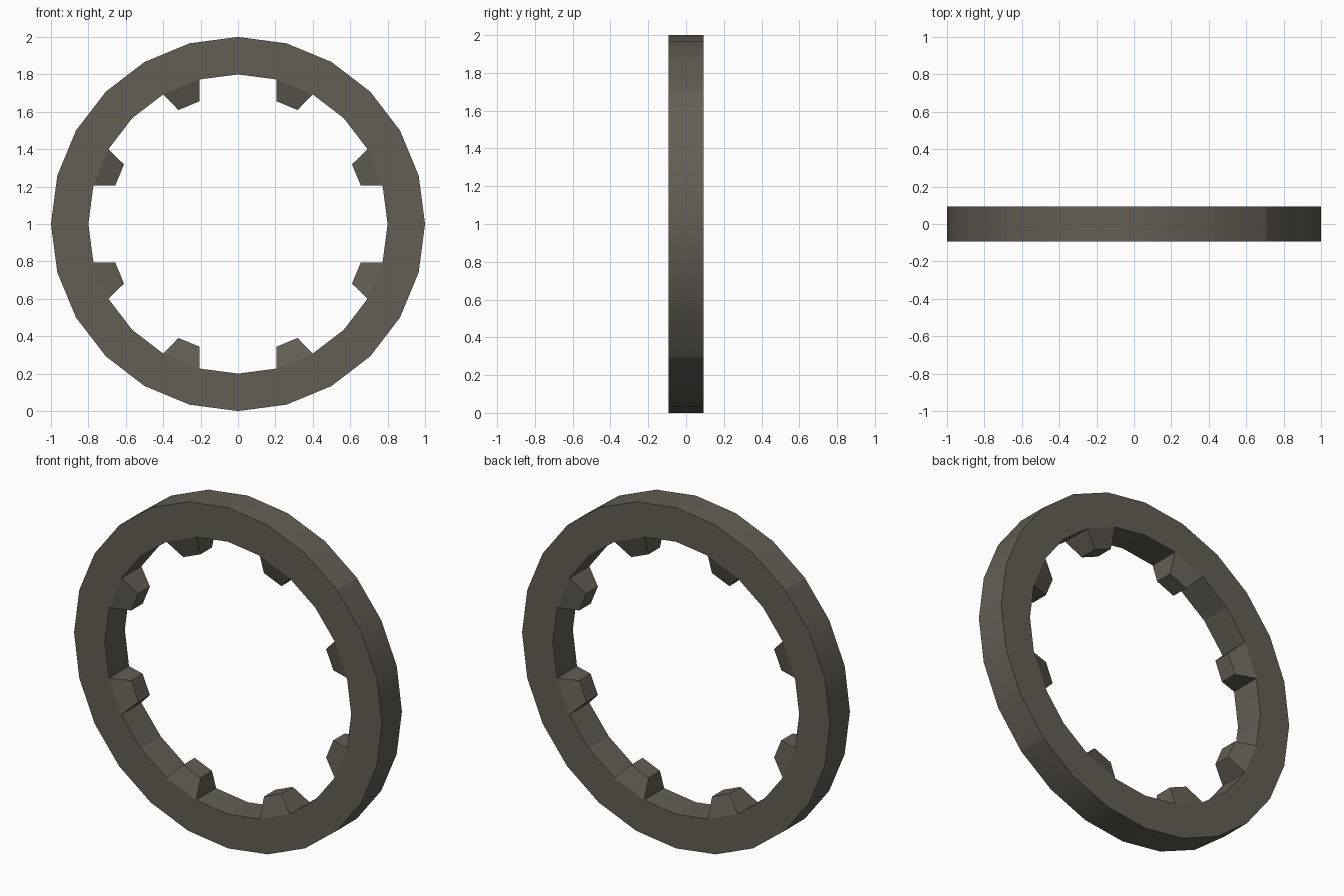
import bpy, bmesh, math

if "Cube" in bpy.data.objects:
    bpy.data.objects.remove(bpy.data.objects["Cube"])

SIDES, R_OUT, R_IN, HALF = 24, 1.0, 0.8, 0.0925
TIP_R, TIP_HALF_W, TIP_HALF_D = 0.685, 0.061, 0.053
CZ = 1.0

mat = bpy.data.materials.new("dark grey brown")
mat.diffuse_color = (0.125, 0.113, 0.09, 1)
mat.use_nodes = True
mat.node_tree.nodes["Principled BSDF"].inputs["Base Color"].default_value = mat.diffuse_color

bm = bmesh.new()


def loop(radius, y):
    """Circle of vertices in the x-z plane."""
    return [bm.verts.new((radius * math.cos(math.tau * i / SIDES), y,
                          CZ + radius * math.sin(math.tau * i / SIDES)))
            for i in range(SIDES)]


of, ob = loop(R_OUT, -HALF), loop(R_OUT, HALF)
inf, inb = loop(R_IN, -HALF), loop(R_IN, HALF)
bases = []
for i in range(SIDES):
    j = (i + 1) % SIDES
    # flat front and back of the ring
    bm.faces.new((of[i], of[j], inf[j], inf[i]))
    bm.faces.new((ob[i], inb[i], inb[j], ob[j]))
    # outer and inner walls, smooth around each quarter
    outer = bm.faces.new((of[i], ob[i], ob[j], of[j]))
    outer.smooth = True
    if i % 3 == 1:
        bases.append(i)
    else:
        bm.faces.new((inf[i], inf[j], inb[j], inb[i])).smooth = True

# tapered teeth on every third inner wall panel
for i in bases:
    j = i + 1
    a = math.tau * (i + 0.5) / SIDES
    c, s = math.cos(a), math.sin(a)
    base = [inf[i], inf[j], inb[j], inb[i]]
    tip = [bm.verts.new((TIP_R * c - t * TIP_HALF_W * s, d * TIP_HALF_D,
                         CZ + TIP_R * s + t * TIP_HALF_W * c))
           for t, d in ((-1, -1), (1, -1), (1, 1), (-1, 1))]
    bm.faces.new(tip)
    for k in range(4):
        n = (k + 1) % 4
        bm.faces.new((base[k], base[n], tip[n], tip[k]))

bmesh.ops.recalc_face_normals(bm, faces=bm.faces[:])

# sharp rims and teeth, plus seams at the four diagonals
for e in bm.edges:
    if not all(f.smooth for f in e.link_faces):
        e.smooth = False
for i in (3, 9, 15, 21):
    for p, q in ((of, ob), (inf, inb)):
        e = bm.edges.get((p[i], q[i]))
        if e:
            e.smooth = False

mesh = bpy.data.meshes.new("toothed_ring")
bm.to_mesh(mesh)
bm.free()
mesh.materials.append(mat)
ring = bpy.data.objects.new("toothed_ring", mesh)
bpy.context.collection.objects.link(ring)
